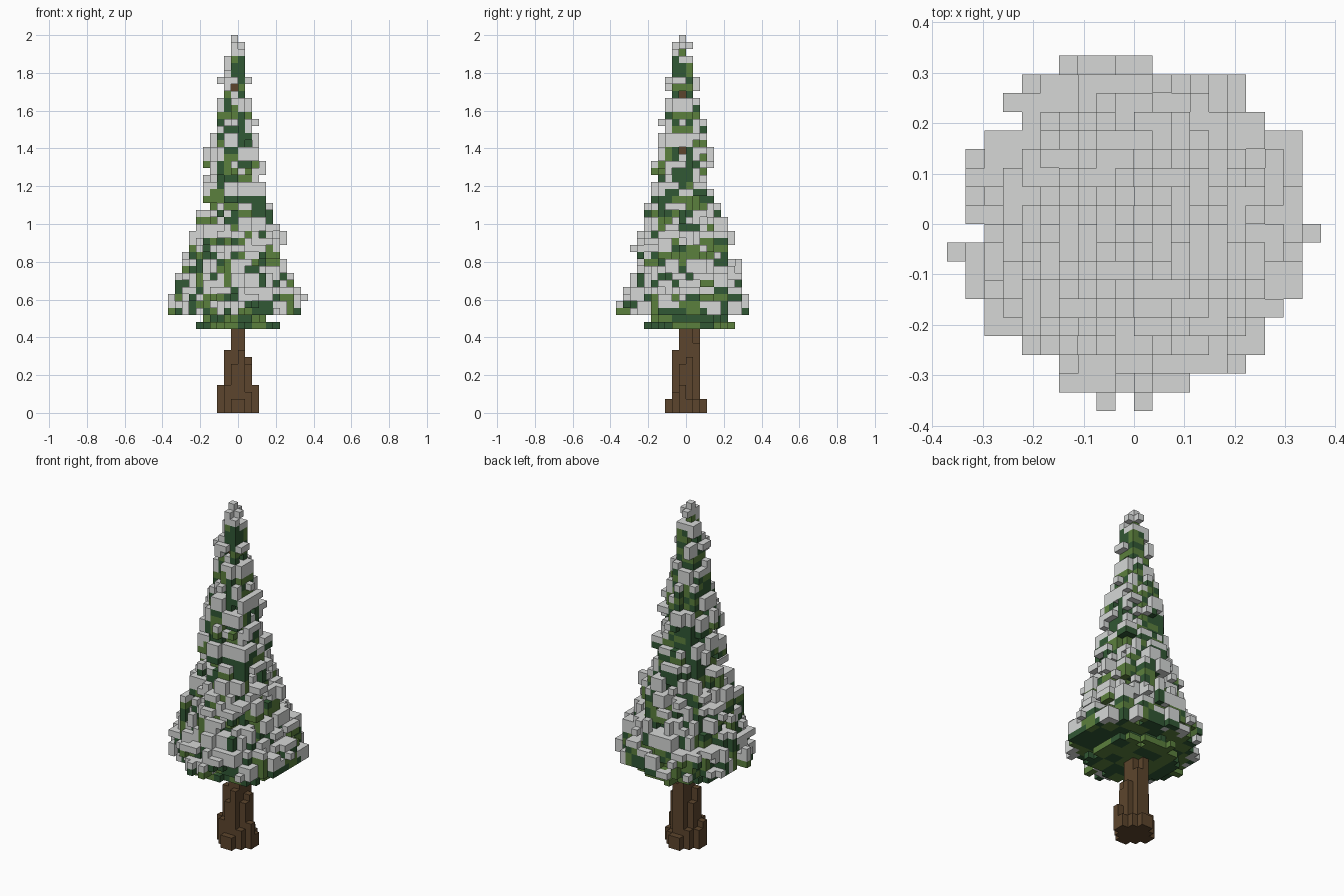
import bpy, bmesh, random
from mathutils import Vector

cube = bpy.data.objects.get("Cube")
if cube:
    bpy.data.objects.remove(cube, do_unlink=True)

random.seed(5)
V = 2 / 54                      # edge length of one block
BASE = 12                       # first foliage layer


def material(name, rgb):
    m = bpy.data.materials.new(name)
    m.use_nodes = True
    m.diffuse_color = (*rgb, 1)
    m.node_tree.nodes["Principled BSDF"].inputs["Base Color"].default_value = (*rgb, 1)
    return m


SNOW = material("snow grey", (0.67, 0.685, 0.675))
DARK = material("dark needle green", (0.031, 0.098, 0.035))
LIGHT = material("light needle green", (0.105, 0.215, 0.047))
BARK = material("bark brown", (0.108, 0.06, 0.026))

SIDES = [Vector(d) for d in ((1, 0, 0), (-1, 0, 0), (0, 1, 0), (0, -1, 0), (0, 0, 1), (0, 0, -1))]


def block_object(name, blocks, solid, mats):
    """Make one mesh from the open sides of the given blocks (cell -> material)."""
    bm = bmesh.new()
    for cell, mat in blocks.items():
        centre = Vector(cell) + Vector((0.5, 0.5, 0.5))
        for d in SIDES:
            if tuple(int(a + b) for a, b in zip(cell, d)) in solid:
                continue
            u = Vector((d.y, d.z, d.x))
            w = d.cross(u)
            corners = [centre + (d + u * a + w * b) / 2
                       for a, b in ((-1, -1), (1, -1), (1, 1), (-1, 1))]
            bm.faces.new([bm.verts.new(c * V) for c in corners]).material_index = mats.index(mat)
    bmesh.ops.remove_doubles(bm, verts=bm.verts, dist=V / 100)
    mesh = bpy.data.meshes.new(name)
    bm.to_mesh(mesh)
    bm.free()
    for m in mats:
        mesh.materials.append(m)
    obj = bpy.data.objects.new(name, mesh)
    bpy.context.collection.objects.link(obj)


# Trunk: a stem up through the tree, with lower columns of bark around its foot
trunk = {(-1, -1, k): BARK for k in range(50)}
for i in range(-3, 3):
    for j in range(-3, 3):
        r = ((i + 0.5) ** 2 + (j + 0.5) ** 2) ** 0.5
        if r < 1 or (i, j) == (-1, 1):
            height = BASE
        elif r < 1.7:
            height = random.randint(7, 10)
        elif r < 2.7:
            height = random.randint(2, 4)
        else:
            continue
        for k in range(height):
            trunk[i, j, k] = BARK

# Foliage from skirt to tip: layers, radius in blocks, share of snow hanging over
OUTLINE = [(1, 7.1, 0), (1, 5.9, 0), (2, 10.2, 0.6), (2, 9.9, 0.65), (2, 8.8, 0.6),
           (2, 8.2, 0.8), (2, 7.8, 0.2), (2, 7.4, 0.65), (2, 6.6, 0.8), (2, 6.1, 0.3),
           (3, 5.5, 0.45), (1, 4.3, 0.5), (2, 5.1, 0.6), (2, 4.6, 0.85), (2, 4.2, 0.8),
           (2, 3.3, 0.4), (3, 2.9, 0.3), (1, 2.1, 0.5), (2, 2.7, 0.4), (2, 2.1, 0.5),
           (2, 1.9, 0.4), (1, 1.5, 1), (1, 0.5, 1)]

needles = set()
hanging = {}                    # whether the snow on a twig hangs over its side
k = BASE
for layers, radius, overhang in OUTLINE:
    ragged = min(2.7, 0.32 * radius + 0.3)
    shift = -0.5 * min(1, (k - BASE) / 28)
    di, dj = random.randint(0, 1), random.randint(0, 1)
    twigs = {}
    for i in range(-10, 10):
        for j in range(-10, 10):
            # Neighbouring blocks belong to one twig and share its reach
            key = ((i + di) // 2, (j + dj) // 2)
            if key not in twigs:
                twigs[key] = (random.random() ** 1.4, random.random(), random.random() < overhang)
            short, trim, hang = twigs[key]
            r = ((i + 0.5 - shift) ** 2 + (j + 0.5 - shift) ** 2) ** 0.5
            reach = radius - ragged * (0.55 * short + 0.45 * random.random() ** 1.3)
            if r < reach or (i, j) == (-1, -1):
                outer = r > radius - ragged and layers > 1
                low = k + (outer and trim < 0.15)
                high = k + layers - (outer and trim > 0.8)
                for z in range(low, high):
                    needles.add((i, j, z))
                    hanging[i, j, z] = hang
    k += layers

# Small gaps on the front and the left side lay the stem bare
needles = {(i, j, z) for i, j, z in needles
           if not (i == -1 and j < 0 and z == 46) and not (j == -1 and i >= -1 and z in (45, 37))}
needles -= set(trunk)

# Snow rests on open tops and often hangs one block further down
filled = needles | set(trunk)
highest = {}
for i, j, z in needles:
    highest[i, j] = max(z, highest.get((i, j), 0))
snow = set()
for i, j, z in sorted(needles):
    open_top = (i, j, z + 1) not in filled and z > BASE + 1
    if z == highest[i, j] or (open_top and random.random() < 0.9):
        snow.add((i, j, z))
        if (i, j, z - 1) in needles and z > BASE + 2 and hanging[i, j, z]:
            snow.add((i, j, z - 1))

# Needles show two greens in small clumps
clump = {}
green = {}
for c in sorted(needles - snow):
    key = (c[0] // 2, c[1] // 2, c[2])
    if key not in clump:
        clump[key] = DARK if random.random() < 0.58 else LIGHT
    green[c] = clump[key]

block_object("trunk", trunk, filled, [BARK])
block_object("needles", green, filled, [DARK, LIGHT])
block_object("snow", {c: SNOW for c in sorted(snow)}, filled, [SNOW])
